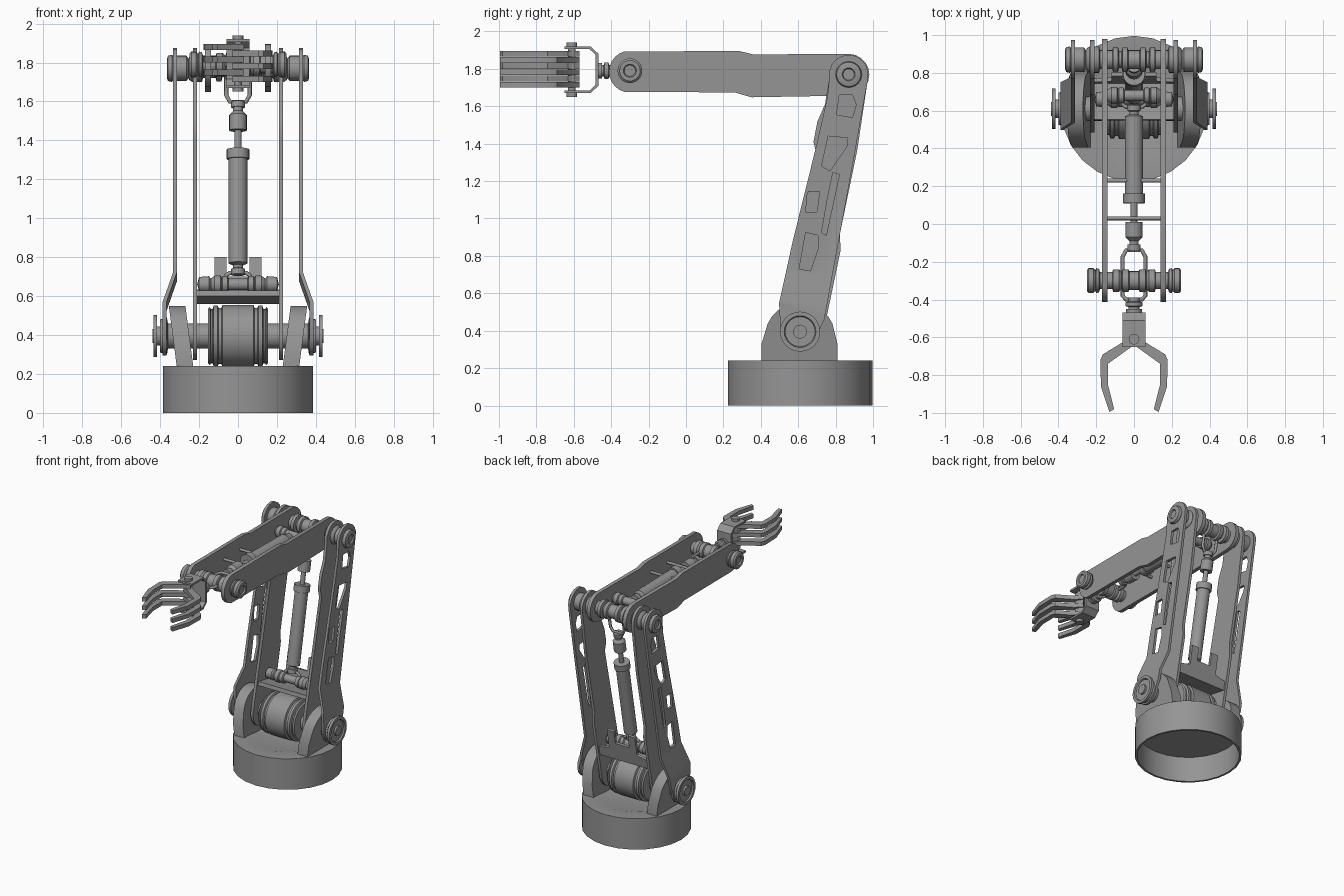
import bpy, bmesh
from math import sin, cos, pi, radians
from mathutils import Vector
from mathutils.geometry import tessellate_polygon

if "Cube" in bpy.data.objects:
    bpy.data.objects.remove(bpy.data.objects["Cube"])

grey = bpy.data.materials.new("machine grey")
grey.use_nodes = True
colour = (0.3, 0.3, 0.3, 1)
grey.diffuse_color = colour
grey.node_tree.nodes["Principled BSDF"].inputs["Base Color"].default_value = colour

X, Y, Z = Vector((1, 0, 0)), Vector((0, 1, 0)), Vector((0, 0, 1))
SHOULDER = Vector((0, 0.61, 0.395))
ELBOW = Vector((0, 0.87, 1.77))
WRIST = Vector((0, -0.3, 1.79))
LOWER = (ELBOW - SHOULDER).normalized()
UPPER = (WRIST - ELBOW).normalized()
BACK = X.cross(LOWER) * -1


def finish(name, bm, mirror=False):
    """Turn a bmesh into a shaded object, optionally mirrored across x."""
    bmesh.ops.recalc_face_normals(bm, faces=bm.faces)
    mesh = bpy.data.meshes.new(name)
    bm.to_mesh(mesh)
    bm.free()
    mesh.materials.append(grey)
    ob = bpy.data.objects.new(name, mesh)
    bpy.context.collection.objects.link(ob)
    bpy.ops.object.select_all(action="DESELECT")
    ob.select_set(True)
    bpy.context.view_layer.objects.active = ob
    bpy.ops.object.shade_smooth_by_angle(angle=radians(30))
    if mirror:
        ob.modifiers.new("mirror", "MIRROR")
    return ob


def lathe(name, profile, origin, axis, mirror=False, sides=24):
    """Revolve (distance, radius) pairs round an axis."""
    bm = bmesh.new()
    side = axis.orthogonal().normalized()
    other = axis.cross(side)
    rings = []
    for t, r in profile:
        centre = origin + axis * t
        if r == 0:
            rings.append([bm.verts.new(centre)] * sides)
        else:
            angles = [2 * pi * i / sides for i in range(sides)]
            rings.append([bm.verts.new(centre + (side * cos(a) + other * sin(a)) * r) for a in angles])
    for a, b in zip(rings, rings[1:]):
        for i in range(sides):
            j = (i + 1) % sides
            corners = list(dict.fromkeys((a[i], a[j], b[j], b[i])))
            bm.faces.new(corners)
    return finish(name, bm, mirror)


def slab(loops, place, low, high):
    """Extrude an outline (first loop) with holes (other loops)."""
    bm = bmesh.new()
    flat = [p for loop in loops for p in loop]
    bottom = [bm.verts.new(place(*p, low)) for p in flat]
    top = [bm.verts.new(place(*p, high)) for p in flat]
    for tri in tessellate_polygon([[Vector((*p, 0)) for p in loop] for loop in loops]):
        for layer in (bottom, top):
            bm.faces.new([layer[i] for i in tri])
    start = 0
    for loop in loops:
        n = len(loop)
        for i in range(n):
            a, b = start + i, start + (i + 1) % n
            bm.faces.new((bottom[a], bottom[b], top[b], top[a]))
        start += n
    return bm


def side_view(y, z, x):
    return Vector((x, y, z))


def plan_view(x, y, z):
    return Vector((x, y, z))


def along_arm(u, v, x):
    return SHOULDER + LOWER * u + BACK * v + X * x


def arc(cx, cy, r, start, end, n=10):
    angles = [radians(start + (end - start) * i / n) for i in range(n + 1)]
    return [(cx + r * cos(a), cy + r * sin(a)) for a in angles]


def rod(name, points, radius):
    """Round bar following a path."""
    curve = bpy.data.curves.new(name, "CURVE")
    curve.dimensions = "3D"
    curve.bevel_depth, curve.bevel_resolution, curve.use_fill_caps = radius, 2, True
    spline = curve.splines.new("POLY")
    spline.points.add(len(points) - 1)
    for p, co in zip(spline.points, points):
        p.co = (*co, 1)
    curve.materials.append(grey)
    ob = bpy.data.objects.new(name, curve)
    bpy.context.collection.objects.link(ob)
    bpy.ops.object.select_all(action="DESELECT")
    ob.select_set(True)
    bpy.context.view_layer.objects.active = ob
    bpy.ops.object.convert(target="MESH")


def yoke(name, pivot, direction, length, width=0.06):
    """U-shaped fork gripping a spool."""
    path = [(-width, 0), (-width, length * 0.8), (-width * 0.7, length),
            (width * 0.7, length), (width, length * 0.8), (width, 0)]
    rod(name, [pivot + X * x + direction * t for x, t in path], 0.011)


def actuator(name, origin, axis, length, target):
    """Cylinder, collar, piston rod and coupler, with a fork at each end."""
    c = 0.11 + length
    lathe(name, [(0.05, 0), (0.05, 0.035), (0.08, 0.035), (0.085, 0.025), (0.1, 0.025), (0.11, 0.048),
                 (c, 0.048), (c, 0.058), (c + 0.05, 0.058), (c + 0.05, 0.018), (c + 0.15, 0.018),
                 (c + 0.15, 0.045), (c + 0.23, 0.045), (c + 0.25, 0.025), (c + 0.27, 0.025),
                 (c + 0.27, 0.035), (c + 0.3, 0.035), (c + 0.3, 0)], origin, axis)
    yoke(name + "_rear_fork", origin, axis, 0.06)
    yoke(name + "_front_fork", target, -axis, (target - origin).length - c - 0.3)


# Hollow turntable base with a shallow dish on top
lathe("base", [(0.22, 0), (0.22, 0.2), (0.24, 0.27), (0.24, 0.386), (0, 0.386), (0, 0.37),
               (0.2, 0.37), (0.2, 0)], Vector((0, 0.61, 0)), Z)

# Rounded shoulder brackets leaning outwards
outline = [(0.404, 0.23), (0.404, 0.33)] + arc(0.61, 0.36, 0.19, 155, 25) + [(0.81, 0.33), (0.81, 0.23)]
bm = slab([outline], side_view, 0.23, 0.315)
for v in bm.verts:
    v.co.x += (v.co.z - 0.24) * 0.13
finish("shoulder_bracket", bm, True)

# Shoulder drum, axle and end discs
lathe("shoulder_drum", [(0, 0.16), (0.08, 0.16), (0.085, 0.145), (0.1, 0.145), (0.105, 0.157), (0.125, 0.157),
                        (0.13, 0.14), (0.14, 0.14), (0.145, 0.15), (0.155, 0.14), (0.155, 0.065), (0.36, 0.065),
                        (0.365, 0.095), (0.4, 0.085), (0.4, 0.05), (0.415, 0.05), (0.415, 0.107), (0.435, 0.107),
                        (0.435, 0.085), (0.425, 0.08), (0.425, 0.037), (0.44, 0.037), (0.44, 0)], SHOULDER, X, True)

# Elbow and wrist spools
lathe("elbow_spool", [(0, 0.05), (0.03, 0.05), (0.035, 0.065), (0.06, 0.065), (0.065, 0.045), (0.08, 0.045),
                      (0.085, 0.068), (0.11, 0.068), (0.115, 0.05), (0.18, 0.05), (0.185, 0.07), (0.205, 0.07),
                      (0.235, 0.07), (0.25, 0.06), (0.255, 0.05), (0.265, 0.065), (0.3, 0.065), (0.335, 0.065),
                      (0.34, 0.07), (0.36, 0.065), (0.365, 0.05), (0.365, 0.035), (0.355, 0.03), (0.355, 0)],
      ELBOW, X, True)
lathe("wrist_spool", [(0, 0.05), (0.025, 0.05), (0.03, 0.06), (0.06, 0.06), (0.065, 0.045), (0.08, 0.06),
                      (0.11, 0.06), (0.115, 0.045), (0.18, 0.045), (0.185, 0.062), (0.2, 0.066), (0.205, 0.055),
                      (0.215, 0.066), (0.24, 0.066), (0.25, 0.055), (0.25, 0.035), (0.24, 0.03), (0.24, 0)],
      WRIST, X, True)

# Outer lower-arm plates: cut-outs, and a flare towards the shoulder
tip = (ELBOW - SHOULDER).length
flat = [(-0.03, -0.1), (0.13, -0.139), (0.48, -0.128), (1, -0.099), (1.26, -0.09)]
flat += arc(tip, 0, 0.105, -110, 90) + [(1, 0.11), (0.09, 0.115)] + arc(0, 0, 0.1, 80, 240)
outline = [along_arm(u, v, 0).yz for u, v in flat]
holes = [[(0.82, 1.66), (0.89, 1.66), (0.91, 1.61), (0.89, 1.54), (0.805, 1.555)],
         [(0.76, 1.44), (0.865, 1.43), (0.86, 1.385), (0.77, 1.255), (0.725, 1.28)],
         [(0.65, 1.145), (0.715, 1.145), (0.7, 1.035), (0.64, 1.035)],
         [(0.785, 1.245), (0.82, 1.235), (0.75, 0.91), (0.725, 0.925), (0.755, 1.1)],
         [(0.64, 0.925), (0.705, 0.91), (0.705, 0.835), (0.665, 0.72), (0.605, 0.73)]]
bm = slab([outline] + holes, side_view, 0.313, 0.333)
for u in (0.31, 0.15):
    geom = bm.verts[:] + bm.edges[:] + bm.faces[:]
    bmesh.ops.bisect_plane(bm, geom=geom, plane_co=along_arm(u, 0, 0), plane_no=LOWER)
for v in bm.verts:
    u = (v.co - SHOULDER).dot(LOWER)
    v.co.x += 0.055 * min(1, max(0, (0.31 - u) / 0.16))
finish("lower_arm_outer_plate", bm, True)

# Solid inner lower-arm plates
flat = [(0.13, -0.12), (0.95, -0.09), (1.01, -0.118), (1.12, -0.118), (1.22, -0.095)]
flat += arc(tip, 0, 0.105, -110, 90) + [(1.01, 0.12), (0.55, 0.112), (0.47, 0.132), (0.1, 0.125)]
flat += arc(0, 0, 0.125, 90, 260)
finish("lower_arm_inner_plate", slab([flat], along_arm, 0.21, 0.232), True)

# Upper-arm side plates
outline = arc(-0.3, 1.785, 0.112, 255, 105) + [(0.286, 1.895), (0.36, 1.877)]
outline += arc(0.87, 1.77, 0.11, 90, -90) + [(0.746, 1.655), (0.35, 1.648), (0.26, 1.674)]
finish("upper_arm_plate", slab([outline], side_view, 0.14, 0.17), True)

# Thin cross rods between the upper-arm plates
for y in (0.03, 0.23):
    rod("upper_cross_rod", [Vector((x, y, 1.8)) for x in (-0.15, 0.15)], 0.011)

# Floor and notched back wall carrying the lower actuator
finish("actuator_floor", slab([[(0.19, -0.1), (0.19, 0.11), (0.22, 0.11), (0.22, -0.1)]], along_arm, 0, 0.21), True)
wall = [(0, 0.19), (0.21, 0.19), (0.21, 0.26), (0.12, 0.28), (0.12, 0.43), (0.06, 0.43), (0.06, 0.33), (0, 0.33)]
finish("actuator_back_wall", slab([wall], lambda x, u, v: along_arm(u, v, x), 0.095, 0.115), True)

# Actuators with their mounting spools
spool = [(0, 0.03), (0.05, 0.03), (0.055, 0.042), (0.08, 0.042), (0.085, 0.035), (0.09, 0.045), (0.12, 0.045)]
lower_mount = along_arm(0.27, 0, 0)
upper_mount = ELBOW + UPPER * 0.19
lathe("lower_mount_spool", spool + [(0.14, 0.03), (0.15, 0.042), (0.2, 0.038), (0.21, 0)], lower_mount, X, True)
lathe("upper_mount_spool", spool + [(0.14, 0.03), (0.14, 0)], upper_mount, X, True)
actuator("lower_actuator", lower_mount, LOWER, 0.545, ELBOW)
actuator("upper_actuator", upper_mount, UPPER, 0.41, WRIST)

# Wrist fork, coupling and gripper strap
yoke("wrist_fork", WRIST, -Y, 0.1)
lathe("wrist_coupling", [(0.09, 0), (0.09, 0.03), (0.11, 0.03), (0.115, 0.045), (0.135, 0.045), (0.14, 0.03),
                         (0.15, 0.03), (0.15, 0.042), (0.175, 0.042), (0.175, 0)], WRIST, -Y)
half = [(-0.65, 0.125), (-0.51, 0.125), (-0.468, 0.085)]
inner = [(-0.484, 0.08), (-0.515, 0.11), (-0.65, 0.11)]
strap = half + [(y, -z) for y, z in half[::-1]] + [(y, -z) for y, z in inner[::-1]] + inner[::1]
finish("gripper_strap", slab([[(y, z + 1.795) for y, z in strap]], side_view, -0.06, 0.06))
lathe("gripper_pin", [(-0.145, 0), (-0.145, 0.028), (-0.125, 0.028), (-0.125, 0.02), (0.125, 0.02),
                      (0.125, 0.028), (0.145, 0.028), (0.145, 0)], Vector((0, -0.61, 1.795)), Z)

# Six interleaved claw fingers
claw = [(0, -0.57), (0.05, -0.62), (0.165, -0.69), (0.178, -0.72), (0.175, -0.86), (0.13, -0.995), (0.105, -0.98),
        (0.138, -0.85), (0.138, -0.74), (0.02, -0.655), (-0.03, -0.63)]
for i in range(6):
    side = 1 if i % 2 == 0 else -1
    z = 1.7 + i * 0.033
    finish("claw_finger", slab([[(x * side, y) for x, y in claw]], plan_view, z, z + 0.031))
